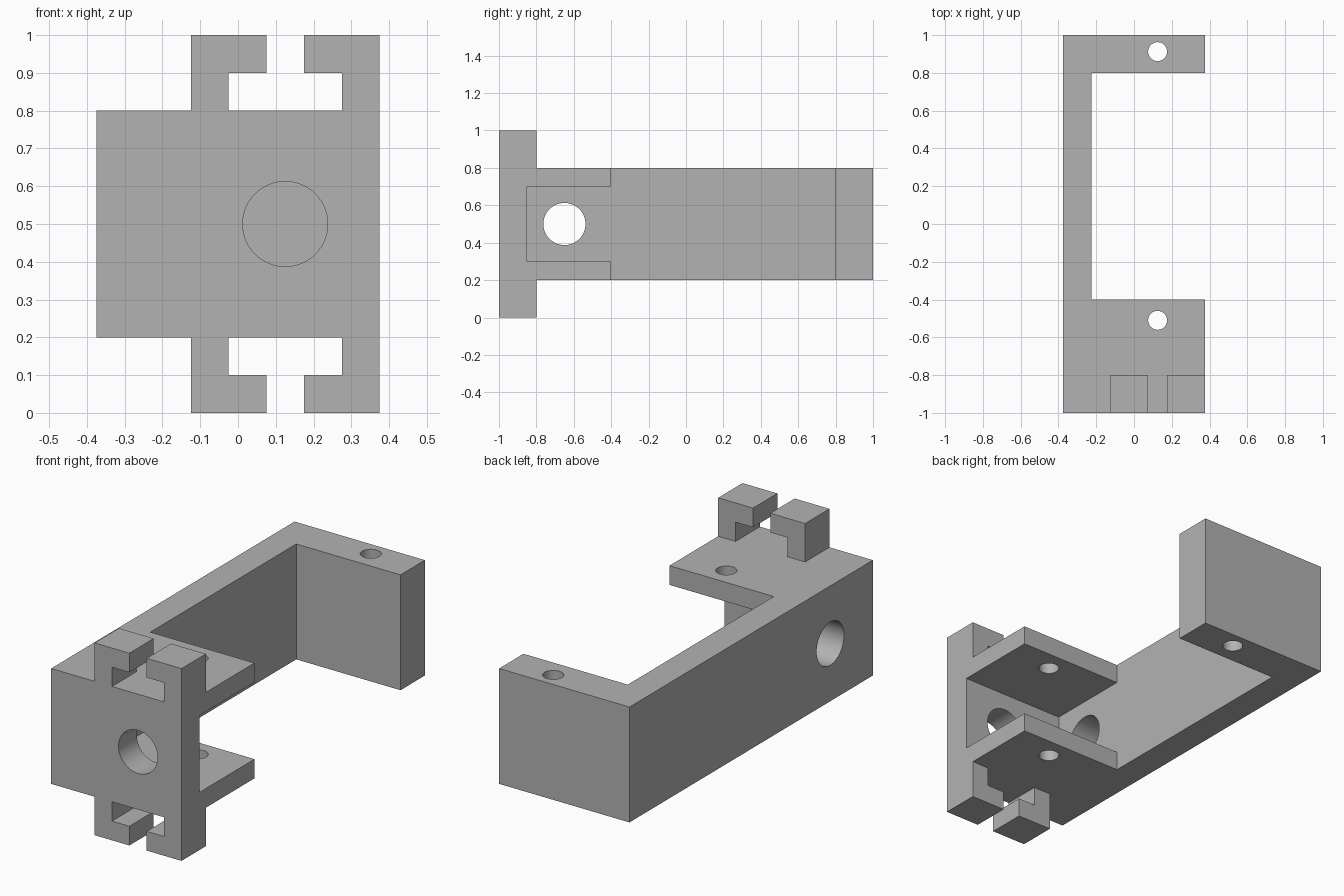
import bpy
import bmesh
from math import radians
from mathutils import Matrix, Vector

cube = bpy.data.objects.get("Cube")
if cube:
    bpy.data.objects.remove(cube, do_unlink=True)

grey = bpy.data.materials.new("plain grey")
grey.use_nodes = True
colour = (0.45, 0.45, 0.45, 1)
grey.diffuse_color = colour
grey.node_tree.nodes["Principled BSDF"].inputs["Base Color"].default_value = colour


def add_object(name, bm):
    bmesh.ops.recalc_face_normals(bm, faces=bm.faces)
    mesh = bpy.data.meshes.new(name)
    bm.to_mesh(mesh)
    bm.free()
    mesh.materials.append(grey)
    obj = bpy.data.objects.new(name, mesh)
    bpy.context.collection.objects.link(obj)
    return obj


def prism(name, points, sweep):
    """Extrude a closed outline of 3D points along a vector."""
    bm = bmesh.new()
    face = bm.faces.new([bm.verts.new(p) for p in points])
    result = bmesh.ops.extrude_face_region(bm, geom=[face])
    moved = [g for g in result["geom"] if isinstance(g, bmesh.types.BMVert)]
    bmesh.ops.translate(bm, verts=moved, vec=sweep)
    return add_object(name, bm)


def drill(name, centre, axis, radius, depth):
    bm = bmesh.new()
    turn = Vector((0, 0, 1)).rotation_difference(Vector(axis)).to_matrix().to_4x4()
    bmesh.ops.create_cone(bm, cap_ends=True, segments=64, radius1=radius, radius2=radius,
                          depth=depth, matrix=Matrix.Translation(centre) @ turn)
    return add_object(name, bm)


def combine(target, tool, operation):
    """Apply a boolean and discard the tool."""
    tool.hide_render = True
    bpy.context.view_layer.objects.active = target
    mod = target.modifiers.new(tool.name, 'BOOLEAN')
    mod.operation = operation
    mod.solver = 'EXACT'
    mod.object = tool
    bpy.ops.object.modifier_apply(modifier=mod.name)
    bpy.data.objects.remove(tool, do_unlink=True)


# C-shaped body: front block, long side wall and rear arm
outer, inner = 0.375, -0.225
outline = [(-outer, -1), (outer, -1), (outer, -0.4), (inner, -0.4),
           (inner, 0.8), (outer, 0.8), (outer, 1), (-outer, 1)]
bracket = prism("bracket", [(x, y, 0.2) for x, y in outline], (0, 0, 0.6))

# Pocket that leaves a front plate and two flanges
pocket = [(inner, -0.85, 0.3), (0.5, -0.85, 0.3), (0.5, -0.3, 0.3), (inner, -0.3, 0.3)]
combine(bracket, prism("pocket", pocket, (0, 0, 0.4)), 'DIFFERENCE')

# Facing pairs of hooks above and below, mirrored about the bracket centre
hook = [(0.25, 0.25), (0.25, 0.5), (0.05, 0.5), (0.05, 0.4), (0.15, 0.4), (0.15, 0.25)]
for side_name, side in (("left", 1), ("right", -1)):
    for level_name, level in (("upper", 1), ("lower", -1)):
        points = [(0.125 + side * x, -1, 0.5 + level * z) for x, z in hook]
        combine(bracket, prism(f"{level_name}_{side_name}_hook", points, (0, 0.2, 0)), 'UNION')

# Large holes through the front plate and side wall, small upright pin holes
combine(bracket, drill("front_hole", (0.125, -0.95, 0.5), (0, 1, 0), 0.1125, 0.3), 'DIFFERENCE')
combine(bracket, drill("side_hole", (-0.3, -0.65, 0.5), (1, 0, 0), 0.1125, 0.3), 'DIFFERENCE')
for y in (-0.51, 0.9125):
    combine(bracket, drill("pin_hole", (0.125, y, 0.5), (0, 0, 1), 0.05, 1), 'DIFFERENCE')

# Round hole walls with crisp edges
bpy.ops.object.select_all(action='DESELECT')
bracket.select_set(True)
bpy.context.view_layer.objects.active = bracket
bpy.ops.object.shade_smooth_by_angle(angle=radians(30))
